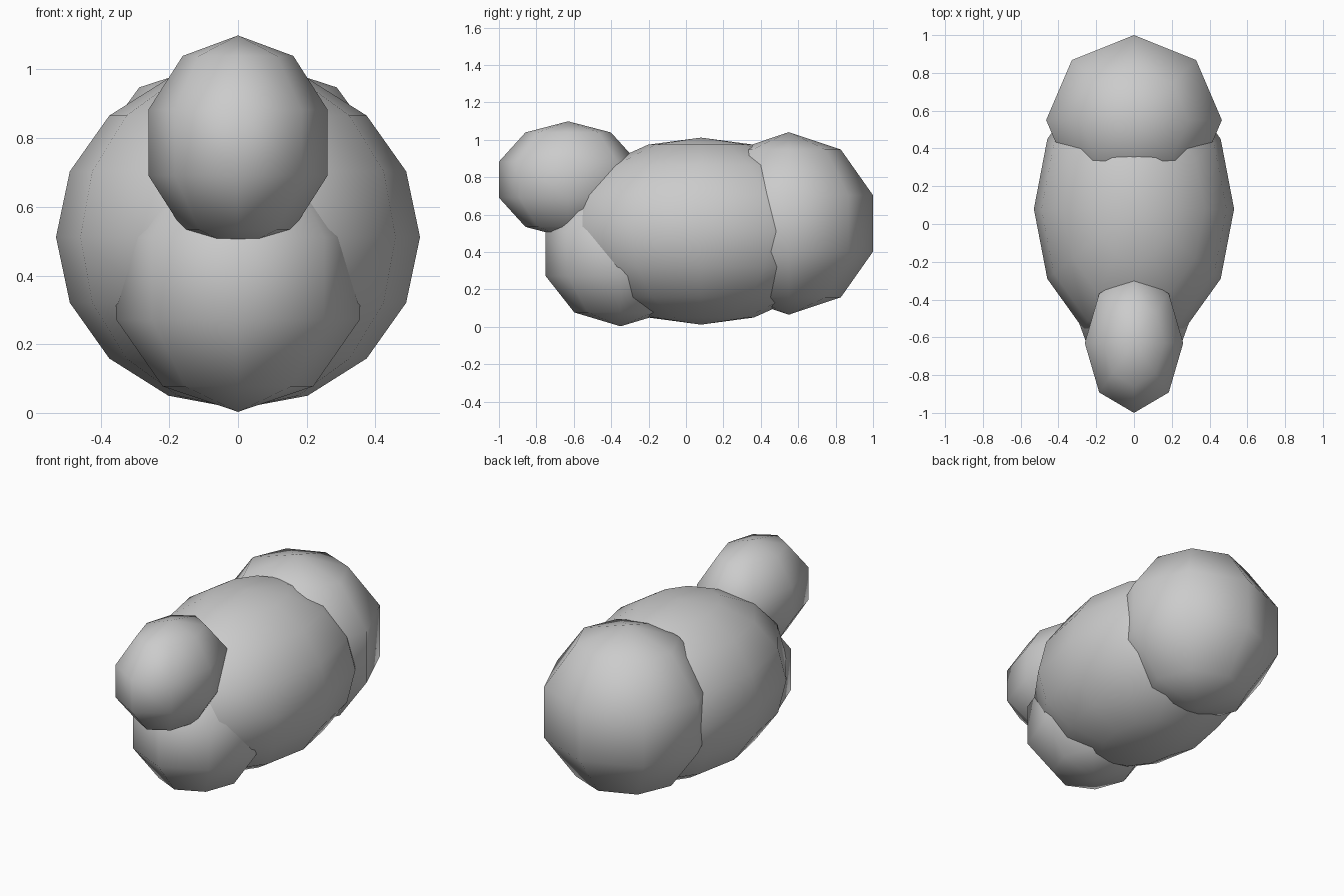
import bpy

if "Cube" in bpy.data.objects:
    bpy.data.objects.remove(bpy.data.objects["Cube"])


def blob(name, centre, radii, segments, rings):
    """Smooth-shaded low-poly ellipsoid with vertical poles."""
    bpy.ops.mesh.primitive_uv_sphere_add(segments=segments, ring_count=rings, radius=1, location=centre)
    ob = bpy.context.object
    ob.name = name
    ob.scale = radii
    bpy.ops.object.transform_apply(location=False, rotation=False, scale=True)
    bpy.ops.object.shade_smooth()
    return ob


# Main body
blob("body", (0, 0.08, 0.512), (0.53, 0.74, 0.5), 12, 8)
# Hindquarters
blob("rump", (0, 0.55, 0.553), (0.489, 0.473, 0.488), 8, 5)
# Lower front
blob("chest", (0, -0.35, 0.392), (0.373, 0.421, 0.389), 8, 5)
# Raised front
blob("head", (0, -0.63, 0.787), (0.274, 0.389, 0.312), 8, 5)
